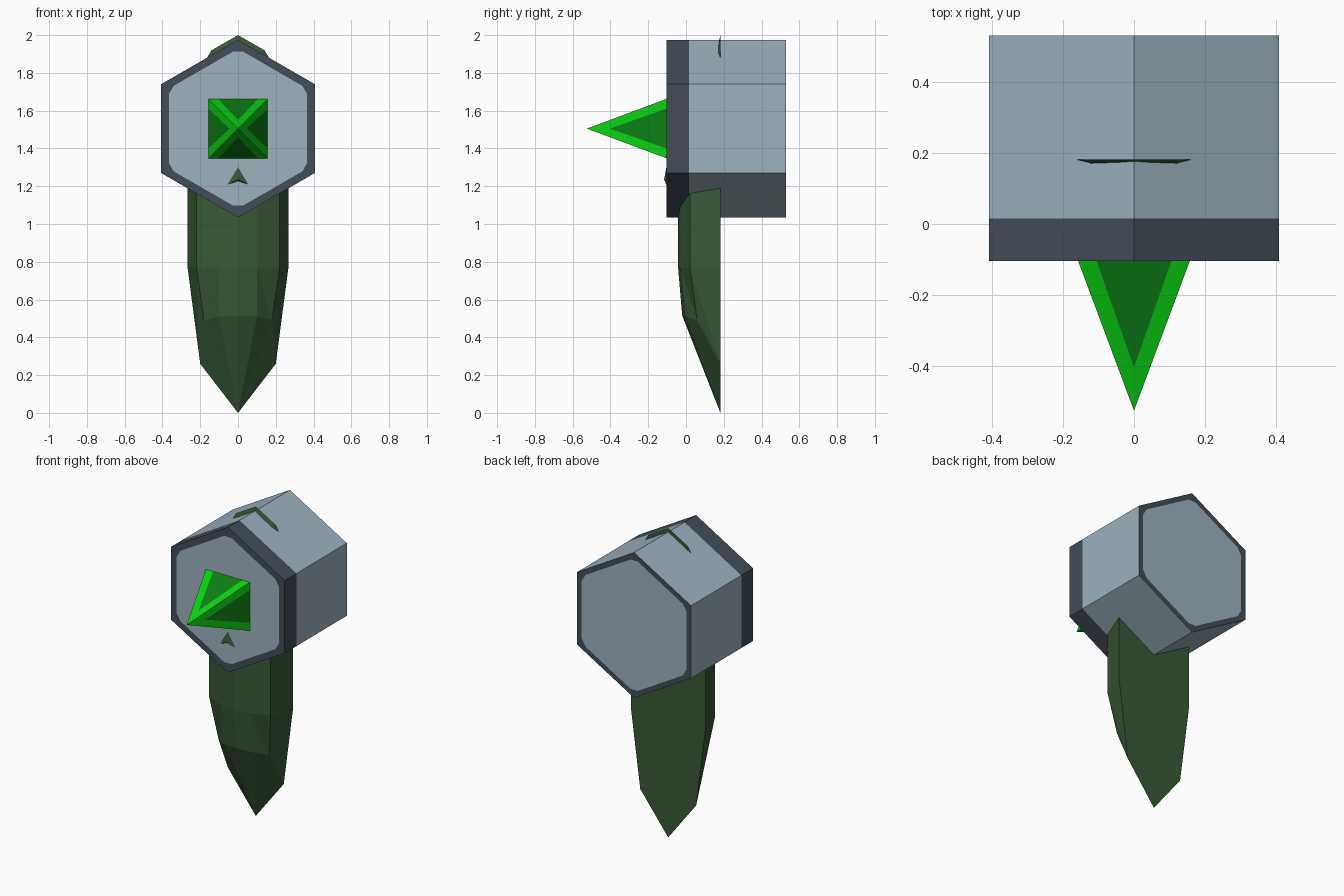
import bpy, bmesh, math
from mathutils import Vector

if "Cube" in bpy.data.objects:
    bpy.data.objects.remove(bpy.data.objects["Cube"])


def mat(name, r, g, b):
    m = bpy.data.materials.new(name)
    lin = [(c / 255 / 12.92) if c < 11 else ((c / 255 + 0.055) / 1.055) ** 2.4 for c in (r, g, b)]
    m.diffuse_color = (*lin, 1)
    m.use_nodes = True
    m.node_tree.nodes["Principled BSDF"].inputs["Base Color"].default_value = m.diffuse_color
    return m


STEEL = mat("light_steel", 157, 178, 191)
SLATE = mat("dark_slate", 66, 77, 88)
LEAF = mat("dark_leaf_green", 56, 88, 54)
BRIGHT = mat("bright_green", 12, 212, 20)
DEEP = mat("deep_green", 12, 130, 20)


def make(name, faces, mats):
    """Build an object from (points, material index) faces, welded, flat shaded."""
    bm = bmesh.new()
    for pts, mi in faces:
        f = bm.faces.new([bm.verts.new(p) for p in pts])
        f.material_index = mi
    bmesh.ops.remove_doubles(bm, verts=bm.verts, dist=1e-4)
    bmesh.ops.dissolve_degenerate(bm, edges=bm.edges, dist=1e-5)
    bmesh.ops.recalc_face_normals(bm, faces=bm.faces)
    me = bpy.data.meshes.new(name)
    bm.to_mesh(me)
    bm.free()
    for m in mats:
        me.materials.append(m)
    ob = bpy.data.objects.new(name, me)
    bpy.context.collection.objects.link(ob)
    return ob


CZ = 1.505
Y0, Y1, Y2 = -0.104, 0.016, 0.53


# Hexagonal block: dark front band, steel body, rimmed end caps
def hexagon(y, r=0.47):
    return [Vector((r * math.sin(k * math.pi / 3), y, CZ + r * math.cos(k * math.pi / 3)))
            for k in range(6)]


faces = []
for ya, yb, mi in ((Y0, Y1, 1), (Y1, Y2, 0)):
    a, b = hexagon(ya), hexagon(yb)
    for k in range(6):
        n = (k + 1) % 6
        faces.append(((a[k], a[n], b[n], b[k]), mi))
for y, inner_r in ((Y0, 0.423), (Y2, 0.433)):
    outer, inner = hexagon(y), hexagon(y, inner_r)
    before = [inner[k].lerp(inner[k - 1], 0.07) for k in range(6)]
    after = [inner[k].lerp(inner[(k + 1) % 6], 0.07) for k in range(6)]
    panel = []
    for k in range(6):
        n = (k + 1) % 6
        faces.append(((outer[k], outer[n], before[n], after[k]), 1))
        faces.append(((outer[k], after[k], before[k]), 1))
        panel += [before[k], after[k]]
    faces.append((panel, 0))
make("hex_block", faces, [STEEL, SLATE])

# Front spike: four-sided pyramid, deep green triangle on each side
apex = Vector((0, -0.525, CZ))
h = 0.157
corners = [Vector((sx * h, Y0, CZ + sz * h)) for sx, sz in ((-1, -1), (1, -1), (1, 1), (-1, 1))]
faces = [(corners, 0)]
for k in range(4):
    c0, c1 = corners[k], corners[(k + 1) % 4]
    i0, i1 = c0.lerp(c1, 0.165), c0.lerp(c1, 0.835)
    t = ((c0 + c1) / 2).lerp(apex, 0.71)
    faces += [((i0, i1, t), 1), ((c0, i0, t, apex), 0), ((i1, c1, apex, t), 0)]
make("front_spike", faces, [BRIGHT, DEEP])

# Blade: flat back, bulging faceted front; half rings (edge to centre) mirrored in x
BY = 0.182
rings = [
    [(0, BY, 0)] * 4,
    [(0.2, BY, 0.26), (0.18, 0.06, 0.49), (0.1, -0.005, 0.51), (0, -0.02, 0.515)],
    [(0.267, BY, 0.77), (0.22, 0.02, 0.77), (0.1, -0.03, 0.77), (0, -0.042, 0.77)],
    [(0.267, BY, 1.25), (0.22, 0.02, 1.25), (0.1, -0.03, 1.25), (0, -0.042, 1.25)],
    [(0.25, BY, 1.74), (0.2, 0.12, 1.72), (0.1, 0.1, 1.72), (0, 0.09, 1.72)],
    [(0.14, BY, 1.92), (0.12, 0.172, 1.91), (0.07, 0.168, 1.92), (0, 0.166, 1.93)],
    [(0, BY, 2.0)] * 4,
]
faces = []


def add(points):
    pts = []
    for p in points:
        if p not in pts:
            pts.append(p)
    if len(pts) > 2:
        # split warped quads into triangles
        for i in range(1, len(pts) - 1):
            faces.append(((pts[0], pts[i], pts[i + 1]), 0))


for s in (1, -1):
    side = [[(s * x if x else 0, y, z) for x, y, z in r] for r in rings]
    for a, b in zip(side, side[1:]):
        for j in range(3):
            add((a[j], a[j + 1], b[j + 1], b[j]))
outline = [r[0] for r in rings] + [(-r[0][0], r[0][1], r[0][2]) for r in rings[-2:0:-1]]
faces.append((outline, 0))
make("blade", faces, [LEAF])

# Small barb of the blade poking through the front cap
tip = (0, -0.116, 1.235)
base = [(0, Y0, 1.3), (0.056, Y0, 1.208), (0, Y0, 1.228), (-0.056, Y0, 1.208)]
faces = [((base[k], base[(k + 1) % 4], tip), 0) for k in range(4)]
faces += [((base[0], base[1], base[2]), 0), ((base[0], base[2], base[3]), 0)]
make("blade_barb", faces, [LEAF])
